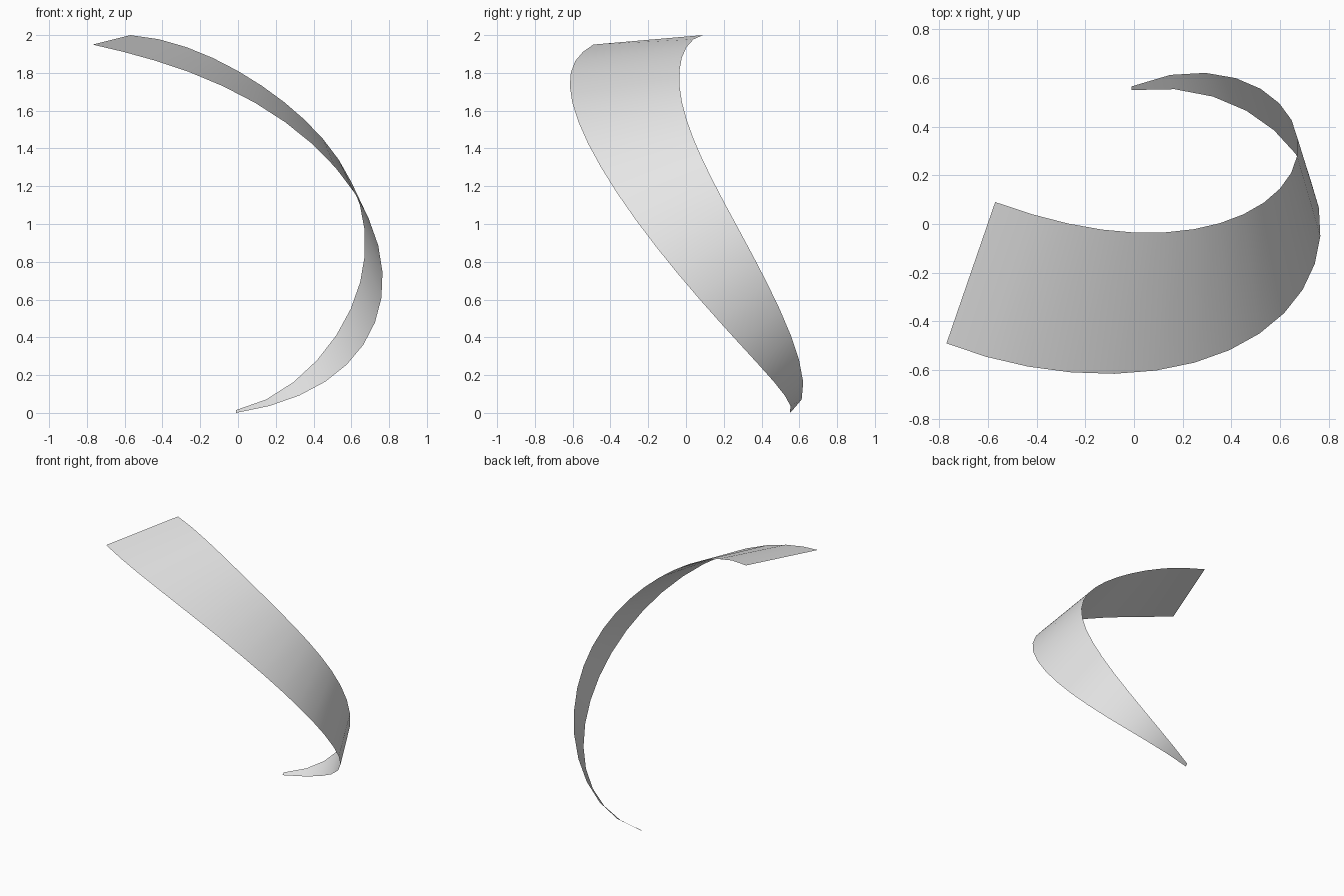
import bpy
import bmesh
from mathutils import Vector

cube = bpy.data.objects.get("Cube")
if cube:
    bpy.data.objects.remove(cube, do_unlink=True)

SEGMENTS = 20

# Guide points of the two ribbon edges, from the wide top end to the narrow foot
OUTER = [(-.77, -.49, 1.95), (-.08, -.615, 1.73), (.515, -.45, 1.3),
         (.765, -.05, .745), (.575, .385, .255), (-.01, .55, 0)]
INNER = [(-.57, .09, 2), (0, -.035, 1.81), (.45, .04, 1.45),
         (.67, .28, .97), (.52, .555, .41), (-.01, .565, .015)]


def smooth_point(guides, t):
    """Point on the smooth polynomial curve through evenly spaced guides."""
    point = Vector()
    for i, guide in enumerate(guides):
        weight = 1.0
        for j in range(len(guides)):
            if j != i:
                weight *= (t - j) / (i - j)
        point += weight * Vector(guide)
    return point


def edge_vertices(bm, guides):
    span = len(guides) - 1
    return [bm.verts.new(smooth_point(guides, span * k / SEGMENTS))
            for k in range(SEGMENTS + 1)]


def make_material(name, colour):
    material = bpy.data.materials.new(name)
    material.use_nodes = True
    material.diffuse_color = colour
    shader = next(n for n in material.node_tree.nodes
                  if n.type == 'BSDF_PRINCIPLED')
    shader.inputs["Base Color"].default_value = colour
    return material


# Ribbon: one strip of quads ruled between the two edges, facing outward
bm = bmesh.new()
outer = edge_vertices(bm, OUTER)
inner = edge_vertices(bm, INNER)
for k in range(SEGMENTS):
    face = bm.faces.new((outer[k], outer[k + 1], inner[k + 1], inner[k]))
    face.smooth = True
mesh = bpy.data.meshes.new("spiral_ribbon")
bm.to_mesh(mesh)
bm.free()

ribbon = bpy.data.objects.new("spiral_ribbon", mesh)
bpy.context.collection.objects.link(ribbon)
mesh.materials.append(make_material("light_grey", (0.8, 0.8, 0.8, 1)))
